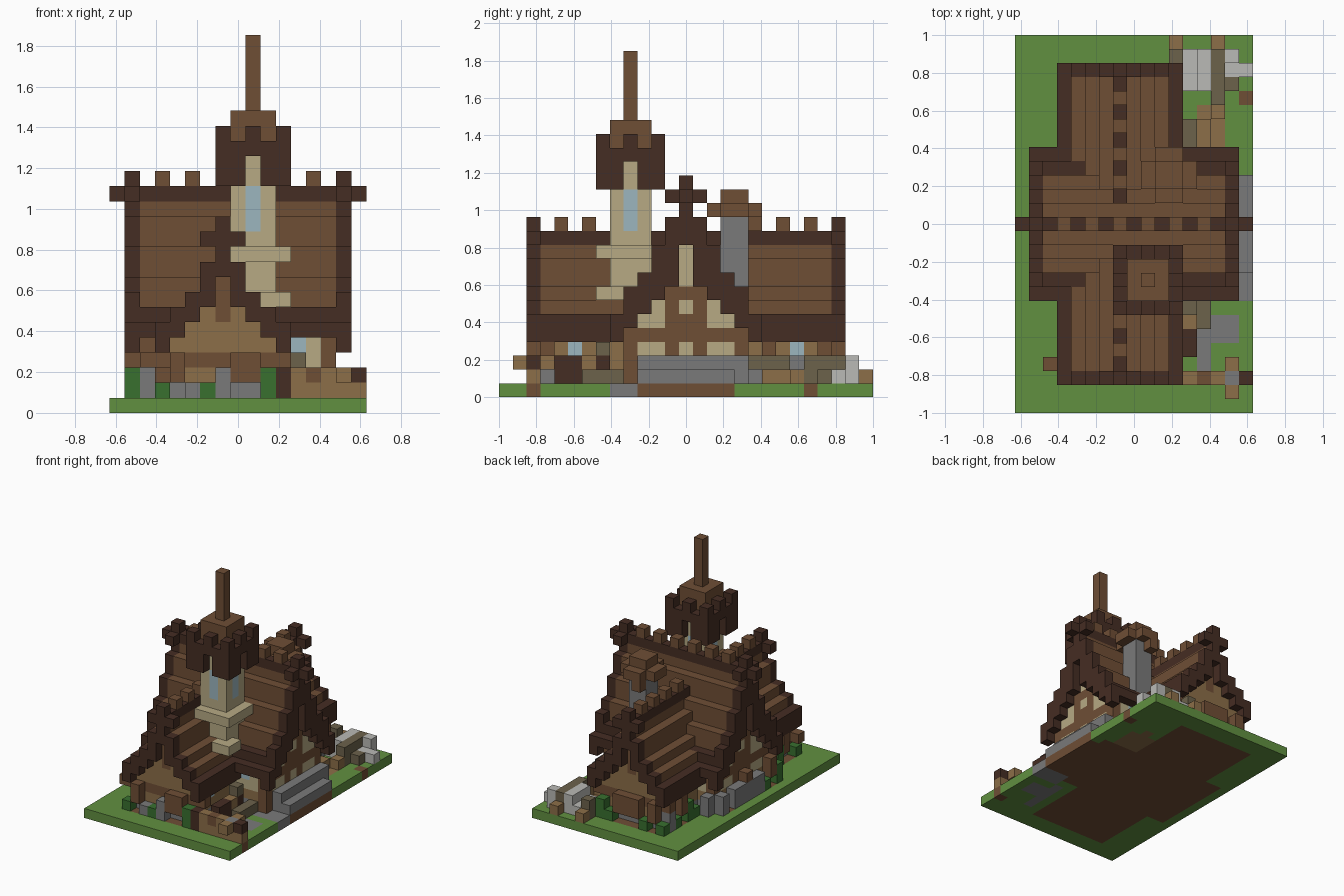
import bpy
import random

if bpy.data.objects.get("Cube"):
    bpy.data.objects.remove(bpy.data.objects["Cube"])

random.seed(4)
NX, NY = 17, 27
S = 2 / NY  # edge of one block


def material(name, hexa):
    rgb = [int(hexa[n:n + 2], 16) / 255 for n in (0, 2, 4)]
    col = [(c / 12.92 if c < 0.04 else ((c + 0.055) / 1.055) ** 2.4) for c in rgb] + [1]
    m = bpy.data.materials.new(name)
    m.use_nodes = True
    m.diffuse_color = col
    m.node_tree.nodes["Principled BSDF"].inputs["Base Color"].default_value = col
    return m


MATS = {n: material(n.replace("_", " "), h) for n, h in dict(
    grass="619040", leaf="38702F", dark_wood="452D23", wood="6F4E35", plank="8C6E48",
    plaster="B7AA84", stone="7A7A7A", pale_stone="BABAB6", glass="9CB6BF", moss="6C624B").items()}

cells = {}  # block position -> (part, colour)


def span(v):
    """An int is one row, a pair is an inclusive range, a list is itself."""
    if isinstance(v, int):
        return [v]
    return range(v[0], v[1] + 1) if isinstance(v, tuple) else v


def put(part, colour, xs, ys, zs):
    for i in span(xs):
        for j in span(ys):
            for k in span(zs):
                cells[i, j, k] = (part, colour)


def ring(part, colour, x, y, zs):
    put(part, colour, list(x), y, zs)
    put(part, colour, x, list(y), zs)


# Ground, with bare earth below the house and a stone path
put("ground", "grass", (0, 16), (0, 26), 0)
put("ground", "wood", (3, 11), (2, 24), 0)
put("ground", "wood", (1, 15), (9, 17), 0)
put("ground", "wood", 16, (10, 16), 0)
put("ground", "wood", 16, [2, 22], 0)
put("path", "stone", (14, 16), (8, 9), 0)
put("path", "stone", 13, (3, 7), 0)
put("path", "stone", (14, 15), (5, 6), 0)
put("back_path", "plank", (12, 14), (18, 20), 0)
put("back_path", "plank", 13, 21, 0)

# Ground floor walls
ring("long_wing_wall", "stone", (4, 10), (3, 23), 1)
ring("long_wing_wall", "plank", (4, 10), (3, 23), (2, 3))
ring("cross_wing_wall", "stone", (2, 14), (9, 17), 1)
ring("cross_wing_wall", "plank", (2, 14), (9, 17), 2)
ring("cross_wing_wall", "plaster", (2, 14), (9, 17), (3, 4))
put("cross_wing_wall", "wood", [2, 14], [9, 12, 14, 17], (1, 3))
for j in (3, 23):
    put("floor_beam", "wood", (3, 11), j, 3)
put("floor_beam", "wood", 2, 3, 3)
put("floor_beam", "wood", [2, 14], (9, 17), 4)
put("window", "glass", [4, 10], [5, 21], 3)
put("window", "glass", 12, [9, 17], 4)

# Roof sections: distance from ridge -> rows of blocks
LONG = {0: (10, 11), 1: (8, 9), 2: 7, 3: 6, 4: (4, 5)}
CROSS = {0: (13, 14), 1: (11, 12), 2: (9, 10), 3: (7, 8), 4: 6, 5: 5}
LONG_RIM = {0: (9, 12), 1: [7, 8, 9, 11], 2: (6, 7), 3: (5, 6), 4: (4, 5)}
CROSS_RIM = {0: (11, 15), 1: [8, 9, 10, 11, 12, 14], 2: (7, 10), 3: (6, 8), 4: (5, 7), 5: (4, 5)}

# Long wing: gable walls, roof, rims
for d, rows in LONG.items():
    sides = [7 - d, 7 + d]
    low = span(rows)[0]
    if d < 4:
        put("long_gable", "plank", sides, [3, 23], (4, low - 1))
    put("long_roof", "dark_wood" if d == 4 else "wood", sides, (3, 23), rows)
    put("long_rim", "dark_wood", sides, [2, 24], LONG_RIM[d])
put("long_gable", "wood", 7, [3, 23], (6, 8))
put("long_ridge", "dark_wood", 7, (3, 23), 11)
put("long_ridge_tooth", "wood", 7, range(4, 23, 2), 12)

# Cross wing: gable walls, roof, rims
for d, rows in CROSS.items():
    sides = [13 - d, 13 + d]
    low = span(rows)[0]
    if d < 4:
        put("cross_gable", "plaster", [2, 14], sides, (5, low - 1))
    put("cross_roof", "dark_wood" if d >= 4 else "wood", (2, 14), sides, rows)
    put("cross_rim", "dark_wood", [1, 15], sides, CROSS_RIM[d])
put("cross_gable", "wood", [2, 14], [12, 14], (5, 7))
put("cross_gable", "wood", [2, 14], 13, [5, 7])
put("cross_ridge", "dark_wood", (0, 16), 13, 14)
put("cross_ridge_tooth", "wood", range(3, 14, 2), 13, 15)

# Tower with windows on all four sides and stepped brackets
put("tower", "plaster", (8, 10), (8, 10), (7, 16))
put("tower_window", "glass", [8, 10], 9, (12, 14))
put("tower_window", "glass", 9, [8, 10], (12, 14))
ring("tower_bracket", "plaster", (8, 11), (7, 10), 10)
put("tower_bracket", "plaster", (10, 11), (7, 8), 7)

# Tower cap: a small gable on each side, then the spire
for i in range(7, 12):
    for j in range(7, 12):
        a, b = abs(i - 9), abs(j - 9)
        if max(a, b) == 2:
            c = min(a, b)
            rows = {0: (17, 18), 1: (15, 17), 2: (15, 18)}[c]
            put("tower_cap", "dark_wood", i, j, rows)
put("tower_cap_core", "wood", (8, 10), (8, 10), (17, 19))
put("spire", "wood", 9, 9, (20, 24))

# Chimney with a wooden cap
put("chimney", "stone", (10, 11), (16, 17), (7, 12))
put("chimney_cap", "wood", (9, 12), (16, 17), 13)
put("chimney_cap", "wood", (10, 11), (15, 18), 13)
put("chimney_cap", "wood", (10, 11), (16, 17), 14)
put("chimney_cap", "wood", 10, 18, 12)

# Side steps
put("side_step", "stone", 15, (10, 17), (1, 2))
put("side_step", "stone", 16, (10, 16), 1)

# Front yard fence and wood pile
put("front_fence", "plank", (12, 15), 2, (1, 2))
put("front_fence", "wood", 13, 2, 2)
put("front_fence", "stone", 15, 2, 2)
put("front_fence", "plank", 15, [1, 3], 2)
put("front_fence", "plank", 16, 2, 1)
put("front_fence", "dark_wood", 16, 2, 2)
put("front_post", "dark_wood", 11, 2, (1, 2))
put("wood_pile", "dark_wood", 12, (4, 7), (1, 2))
put("wood_pile", "moss", 13, (6, 8), 1)
put("wood_pile", "plank", 12, 6, 2)
put("wood_pile", "moss", 12, 7, 3)

# Back yard stones and fence
put("pale_rocks", "pale_stone", (12, 13), (23, 25), 1)
put("pale_rocks", "pale_stone", 13, (23, 25), 2)
put("pale_rocks", "pale_stone", 15, 25, (1, 2))
put("pale_rocks", "pale_stone", (15, 16), 24, 1)
put("back_fence", "moss", 14, (22, 25), (1, 2))
put("back_fence", "moss", 15, 23, 1)
put("back_fence", "plank", [11, 14], 26, 1)
put("back_fence", "moss", 11, 25, (1, 2))
put("back_fence", "plank", 14, 21, 1)
put("back_fence", "plank", (12, 13), (19, 20), 1)
put("back_fence", "moss", 12, (18, 20), 2)

# Bushes, stones and timber below the eaves
edge = [(i, j) for j in (2, 24) for i in range(3, 11)]
edge += [(3, j) for j in list(range(3, 8)) + list(range(19, 24))]
edge += [(11, j) for j in range(19, 24)]
edge += [(1, j) for j in range(9, 18)] + [(2, j) for j in (8, 18)]
for i, j in edge:
    pick = random.random()
    if pick < 0.4:
        put("bush", "leaf", i, j, (1, random.choice([1, 1, 2])))
    elif pick < 0.7:
        put("footing", "stone", i, j, (1, random.choice([1, 2])))
    elif pick < 0.85:
        put("timber_stud", "wood", i, j, (2, 3))
put("bush", "leaf", 1, 8, (1, 2))
put("footing", "stone", 2, 8, (1, 2))
put("footing", "stone", 1, (11, 15), (1, 2))

# Turn each part into one mesh of its exposed block faces
STEPS = [(1, 0, 0), (-1, 0, 0), (0, 1, 0), (0, -1, 0), (0, 0, 1), (0, 0, -1)]
parts = {}
for pos, (part, colour) in cells.items():
    parts.setdefault(part, []).append((pos, colour))

for part, blocks in parts.items():
    verts, faces, slots = {}, [], []
    colours = sorted({c for _, c in blocks})
    for pos, colour in blocks:
        for step in STEPS:
            if tuple(p + s for p, s in zip(pos, step)) in cells:
                continue
            axis = [abs(s) for s in step].index(1)
            u, v = (axis + 1) % 3, (axis + 2) % 3
            side = max(step[axis], 0)
            loop = [(0, 0), (1, 0), (1, 1), (0, 1)]
            face = []
            for a, b in loop if side else loop[::-1]:
                p = list(pos)
                p[axis] += side
                p[u] += a
                p[v] += b
                face.append(verts.setdefault(tuple(p), len(verts)))
            faces.append(face)
            slots.append(colours.index(colour))
    points = [((x - NX / 2) * S, (y - NY / 2) * S, z * S) for x, y, z in verts]
    mesh = bpy.data.meshes.new(part)
    mesh.from_pydata(points, [], faces)
    for c in colours:
        mesh.materials.append(MATS[c])
    for poly, slot in zip(mesh.polygons, slots):
        poly.material_index = slot
    bpy.context.collection.objects.link(bpy.data.objects.new(part, mesh))
